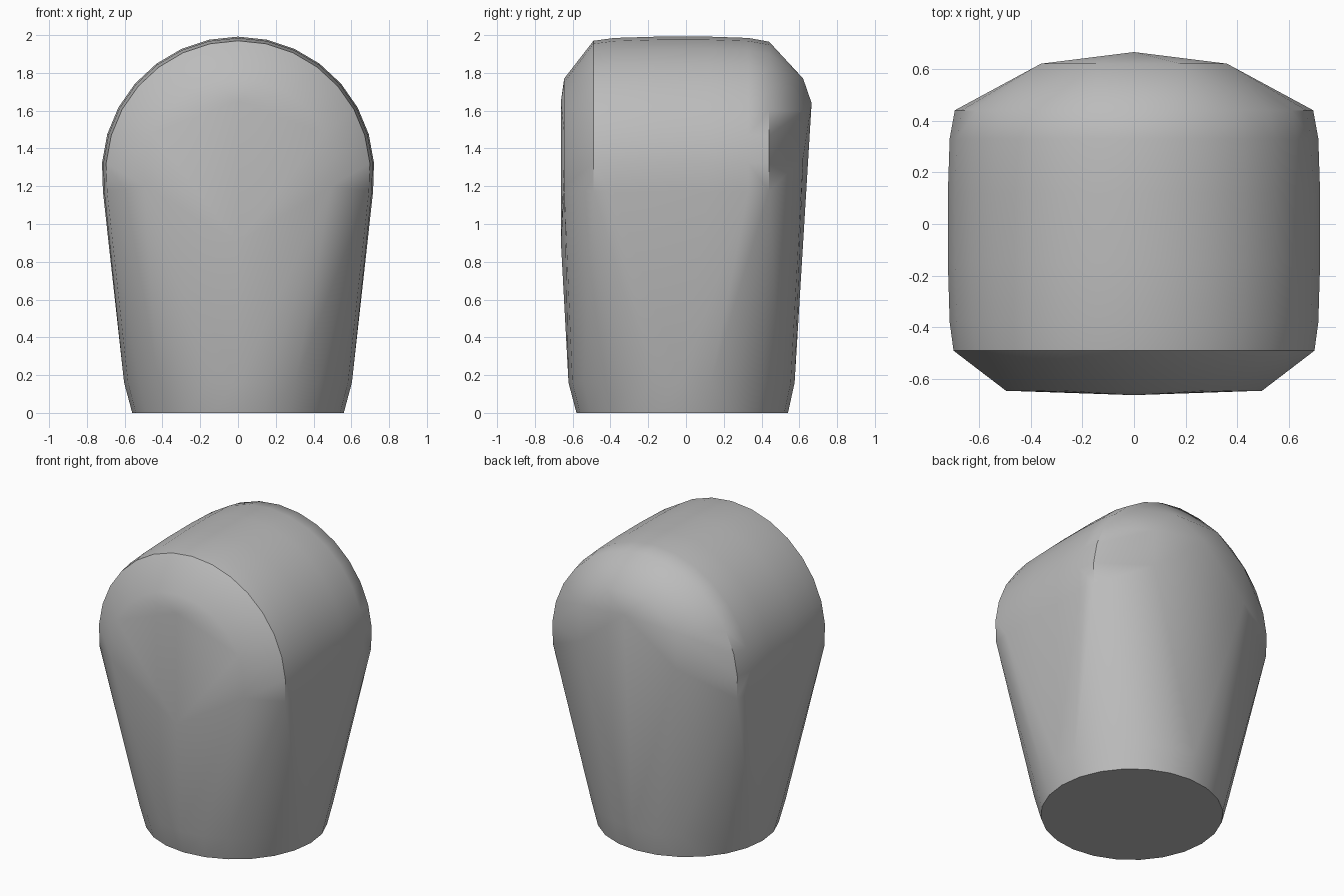
import bpy
import bmesh
from math import cos, sin, pi, radians

old = bpy.data.objects.get("Cube")
if old:
    bpy.data.objects.remove(old, do_unlink=True)

mat = bpy.data.materials.new("plain_grey")
mat.use_nodes = True
grey = (0.5, 0.5, 0.5, 1)
mat.diffuse_color = grey
mat.node_tree.nodes["Principled BSDF"].inputs["Base Color"].default_value = grey


def ring(z, rx, y_front, y_back, n=24):
    """Horizontal ellipse between two depths."""
    cy, ry = (y_front + y_back) / 2, (y_back - y_front) / 2
    return [(rx * cos(2 * pi * i / n), cy + ry * sin(2 * pi * i / n), z)
            for i in range(n)]


def arch(y, r, cz=1.27, n=16, start=-8):
    """Upright round arch that starts slightly below its centre."""
    a0, a1 = radians(start), radians(180 - start)
    return [(r * cos(a0 + (a1 - a0) * i / n), y,
             cz + r * sin(a0 + (a1 - a0) * i / n)) for i in range(n + 1)]


# Round foot
points = ring(0.0, 0.56, -0.58, 0.54) + ring(0.16, 0.603, -0.622, 0.575)

# Slightly barrelled arched crown
for y, r in ((-0.49, 0.70), (-0.38, 0.715), (-0.15, 0.722),
             (0.12, 0.722), (0.33, 0.715), (0.44, 0.695)):
    points += arch(y, r)

# Front panel with a shallow bulge
points += arch(-0.645, 0.5, n=12)
points += [(0, -0.662, z) for z in (0.9, 1.3, 1.65)]

# Back panel, fuller towards the top
points += [(0, 0.665, 1.64), (-0.15, 0.62, 1.77), (0.18, 0.62, 1.77)]
points += [(s * 0.36, 0.62, z) for s in (-1, 1) for z in (1.35, 1.6)]

# Wrap the sections into one rounded body
bm = bmesh.new()
for p in points:
    bm.verts.new(p)
hull = bmesh.ops.convex_hull(bm, input=bm.verts[:])
spare = {g for g in hull["geom_interior"] + hull["geom_unused"]
         if isinstance(g, bmesh.types.BMVert) and g.is_valid}
bmesh.ops.delete(bm, geom=list(spare), context='VERTS')
bmesh.ops.dissolve_limit(bm, angle_limit=radians(1), verts=bm.verts[:],
                         edges=bm.edges[:])
bmesh.ops.recalc_face_normals(bm, faces=bm.faces[:])

mesh = bpy.data.meshes.new("rounded_body")
bm.to_mesh(mesh)
bm.free()
mesh.materials.append(mat)
body = bpy.data.objects.new("rounded_body", mesh)
bpy.context.collection.objects.link(body)
bpy.context.view_layer.objects.active = body
body.select_set(True)
bpy.ops.object.shade_smooth_by_angle(angle=radians(40))
